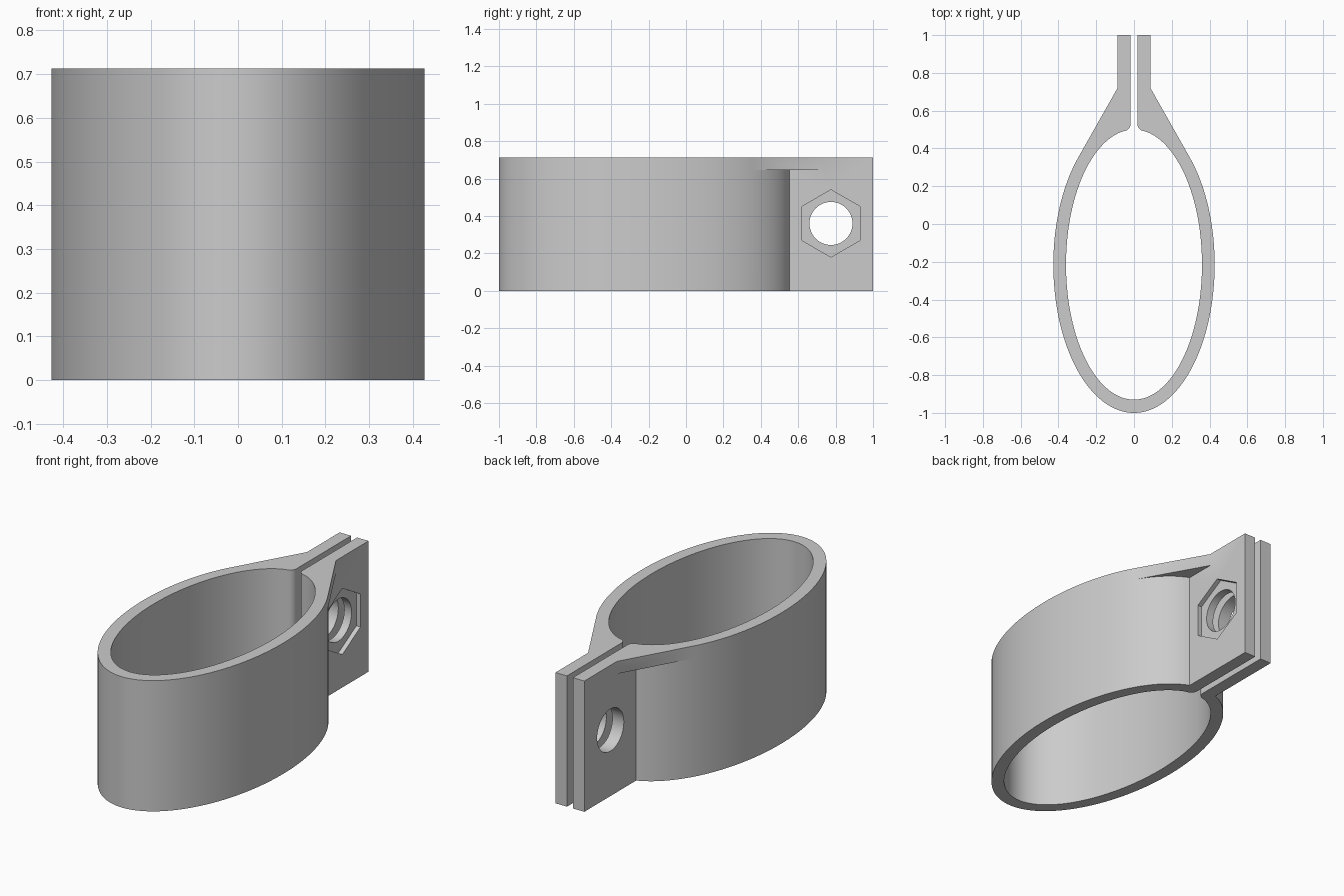
import bpy, bmesh, math

if "Cube" in bpy.data.objects:
    bpy.data.objects.remove(bpy.data.objects["Cube"], do_unlink=True)

HEIGHT = 0.713
CENTRE_Y = -0.215
OUTER, INNER = (0.427, 0.785), (0.36, 0.715)
TAB_OUT, TAB_IN = 0.087, 0.018
WEB_BOTTOM, WEB_BACK = 0.645, 0.72
BOLT = (0.775, 0.36)

grey = bpy.data.materials.new("plain grey")
grey.use_nodes = True
colour = (0.6, 0.6, 0.6, 1)
grey.diffuse_color = colour
grey.node_tree.nodes["Principled BSDF"].inputs["Base Color"].default_value = colour


def arc(centre, radii, start, end, steps):
    """Points on an elliptical arc, angles in degrees."""
    angles = [math.radians(start + (end - start) * i / steps) for i in range(steps + 1)]
    return [(centre[0] + radii[0] * math.cos(a), centre[1] + radii[1] * math.sin(a))
            for a in angles]


def prism(name, outline, low, high, place=lambda u, v, w: (u, v, w)):
    """Extrude a flat outline from low to high."""
    bm = bmesh.new()
    face = bm.faces.new([bm.verts.new(place(u, v, low)) for u, v in outline])
    top = bmesh.ops.extrude_face_region(bm, geom=[face])["geom"]
    start, end = place(0, 0, low), place(0, 0, high)
    bmesh.ops.translate(bm, vec=[e - s for s, e in zip(start, end)],
                        verts=[g for g in top if isinstance(g, bmesh.types.BMVert)])
    bmesh.ops.recalc_face_normals(bm, faces=bm.faces)
    mesh = bpy.data.meshes.new(name)
    bm.to_mesh(mesh)
    bm.free()
    mesh.materials.append(grey)
    obj = bpy.data.objects.new(name, mesh)
    bpy.context.collection.objects.link(obj)
    return obj


def combine(target, tool, operation):
    """Apply a boolean and remove its helper."""
    tool.hide_render = True
    bpy.context.view_layer.objects.active = target
    mod = target.modifiers.new(operation, "BOOLEAN")
    mod.operation, mod.solver, mod.object = operation, "EXACT", tool
    bpy.ops.object.modifier_apply(modifier=mod.name)
    bpy.data.objects.remove(tool, do_unlink=True)


# Split oval band with two parallel clamp tabs and rounded inner corners
centre = (0, CENTRE_Y)
tab_angle = math.degrees(math.acos(TAB_OUT / OUTER[0]))
half = arc(centre, OUTER, -90, tab_angle, 64)
half += [(TAB_OUT, 1), (TAB_IN, 1)]
half += arc((TAB_IN + 0.04, 0.531), (0.04, 0.04), 180, 254, 10)
half += arc(centre, INNER, 81.5, -90, 64)
outline = half + [(-x, y) for x, y in reversed(half[1:-1])]
clamp = prism("clamp_band", outline, 0, HEIGHT)

# Webs that run from the tabs to a tangent on the band, along the upper rim
px, py = TAB_OUT / OUTER[0], (WEB_BACK - CENTRE_Y) / OUTER[1]
tangent = math.atan2(py, px) - math.acos(1 / math.hypot(px, py))
touch = (OUTER[0] * math.cos(tangent), CENTRE_Y + OUTER[1] * math.sin(tangent))
web = [(0.05, WEB_BACK), (TAB_OUT, WEB_BACK), touch, (0.26, 0.36), (0.15, 0.48), (0.05, 0.54)]
for side in (1, -1):
    combine(clamp, prism("web", [(side * x, y) for x, y in web], WEB_BOTTOM, HEIGHT), "UNION")


# Bolt hole through both tabs, and a shallow hexagonal nut seat on the left tab
def sideways(u, v, w):
    return (w, u, v)


hole = arc(BOLT, (0.115, 0.115), 0, 360, 48)[:-1]
combine(clamp, prism("hole_cutter", hole, -0.3, 0.3, sideways), "DIFFERENCE")
seat = arc(BOLT, (0.18, 0.18), 30, 390, 6)[:-1]
combine(clamp, prism("nut_cutter", seat, TAB_OUT - 0.025, 0.2, sideways), "DIFFERENCE")

bpy.ops.object.select_all(action="DESELECT")
clamp.select_set(True)
bpy.context.view_layer.objects.active = clamp
bpy.ops.object.shade_smooth_by_angle(angle=math.radians(30))
